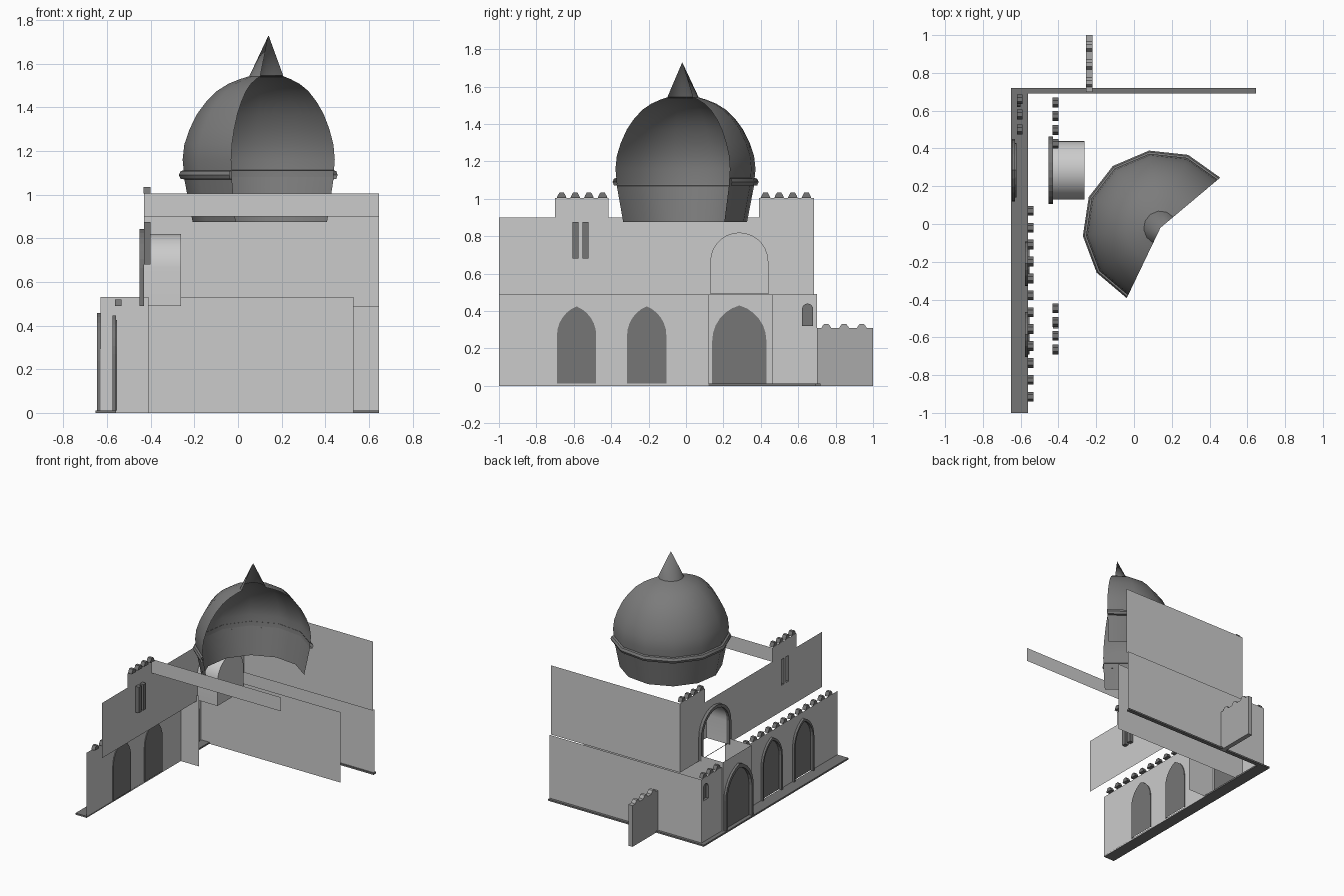
import bpy, bmesh, math

if "Cube" in bpy.data.objects:
    bpy.data.objects.remove(bpy.data.objects["Cube"])


def grey(name, v):
    m = bpy.data.materials.new(name)
    m.diffuse_color = (v, v, v, 1)
    m.use_nodes = True
    m.node_tree.nodes["Principled BSDF"].inputs["Base Color"].default_value = m.diffuse_color
    return m


STONE, SPUR = grey("stone", .55), grey("spur_stone", .40)
DARK, DOME = grey("dark_trim", .18), grey("dome_grey", .2)


def finish(name, bm, mat, smooth=None):
    me = bpy.data.meshes.new(name)
    bm.to_mesh(me)
    bm.free()
    me.materials.append(mat)
    ob = bpy.data.objects.new(name, me)
    bpy.context.collection.objects.link(ob)
    if smooth:
        bpy.context.view_layer.objects.active = ob
        ob.select_set(True)
        bpy.ops.object.shade_smooth_by_angle(angle=math.radians(smooth))
        ob.select_set(False)
    return ob


def box(name, x0, x1, y0, y1, z0, z1, mat):
    bm = bmesh.new()
    bmesh.ops.create_cube(bm, size=1)
    for v in bm.verts:
        v.co = (x1 if v.co.x > 0 else x0, y1 if v.co.y > 0 else y0, z1 if v.co.z > 0 else z0)
    return finish(name, bm, mat)


def side_wall(name, y, x0, x1, z0, z1):
    bm = bmesh.new()
    bm.faces.new([bm.verts.new(p) for p in ((x0, y, z0), (x1, y, z0), (x1, y, z1), (x0, y, z1))])
    return finish(name, bm, STONE)


def rect(y0, y1, z0, z1):
    return [(y1, z0), (y1, z1), (y0, z1), (y0, z0)]


def arch(c, w, z0, spring, top, n=6):
    """Two-centred arch outline, open at the bottom."""
    h = top - spring
    r = (w * w + h * h) / (2 * w)
    a = math.atan2(h, w - r)
    a = min(a, math.pi - a) if h > w else math.pi / 2
    half = [(w - r + r * math.cos(a * i / n), spring + r * math.sin(a * i / n)) for i in range(n + 1)]
    half[-1] = (0, top)
    return ([(c + w, z0)] + [(c + y, z) for y, z in half]
            + [(c - y, z) for y, z in reversed(half[:-1])] + [(c - w, z0)])


def plate(name, x, outline, holes=()):
    """Flat wall across x with cut-out openings."""
    bm = bmesh.new()
    for loop in [outline, *holes]:
        vs = [bm.verts.new((x, y, z)) for y, z in loop]
        for i, v in enumerate(vs):
            bm.edges.new((v, vs[i - 1]))
    bmesh.ops.triangle_fill(bm, use_beauty=True, edges=bm.edges[:], normal=(-1, 0, 0))
    return finish(name, bm, STONE)


def niche(name, x0, x1, outline, close=False, smooth=None, mat=DARK):
    """Recess: reveal running inward from x0 and a back panel at x1."""
    bm = bmesh.new()
    a = [bm.verts.new((x0, y, z)) for y, z in outline]
    b = [bm.verts.new((x1, y, z)) for y, z in outline]
    for i in range(0 if close else 1, len(a)):
        bm.faces.new((a[i - 1], a[i], b[i], b[i - 1]))
    bm.faces.new(b)
    return finish(name, bm, mat, smooth)


def frame(name, x0, x1, inner, outer):
    """Raised moulding between two arch outlines."""
    bm = bmesh.new()
    rings = [[bm.verts.new((x, y, z)) for y, z in o]
             for x, o in ((x1, outer), (x0, outer), (x0, inner), (x1, inner))]
    for i in range(1, len(inner)):
        for k in range(3):
            bm.faces.new((rings[k][i - 1], rings[k][i], rings[k + 1][i], rings[k + 1][i - 1]))
    return finish(name, bm, DARK)


def merlons(name, x0, x1, ys, z, h=0.03, mat=DARK):
    """Row of tapered battlement teeth."""
    bm = bmesh.new()
    for y in ys:
        lo = [(-.026, 0), (-.021, .4), (-.011, 1), (.011, 1), (.021, .4), (.026, 0)]
        a = [bm.verts.new((x0, y + p, z + q * h)) for p, q in lo]
        b = [bm.verts.new((x1, y + p, z + q * h)) for p, q in lo]
        bm.faces.new(a)
        bm.faces.new(b[::-1])
        for i in range(6):
            bm.faces.new((a[i - 1], b[i - 1], b[i], a[i]))
    return finish(name, bm, mat)


def part_lathe(name, profile, smooth=40):
    """Open shell swept through seven segments about the dome axis."""
    bm = bmesh.new()
    cols = []
    for i in range(8):
        t = math.radians(40 + 29.2 * i)
        cols.append([bm.verts.new((.14 + r * math.cos(t), -.02 + r * math.sin(t), z)) for r, z in profile])
    for p, q in zip(cols, cols[1:]):
        for j in range(len(profile) - 1):
            bm.faces.new((p[j], q[j], q[j + 1], p[j + 1]))
    bmesh.ops.remove_doubles(bm, verts=bm.verts[:], dist=1e-5)
    return finish(name, bm, DOME, smooth)


# Dome, its band and the spire
part_lathe("dome_drum", [(.35, .875), (.39, 1.08)])
part_lathe("dome_band", [(.388, 1.07), (.405, 1.072), (.413, 1.09), (.405, 1.108), (.388, 1.112)])
part_lathe("dome_shell", [(.388, 1.08), (.396, 1.16), (.388, 1.23), (.364, 1.30), (.329, 1.37),
                          (.288, 1.425), (.238, 1.475), (.185, 1.508), (.13, 1.53), (.08, 1.545)])
part_lathe("spire", [(.09, 1.54), (0, 1.73)])

# Lower facade: long arcade wall, portal and corner section
X = -.56
arcs = [arch(c, .105, .012, .27, .425) for c in (-.585, -.21)]
plate("arcade_wall", X, rect(-1, .12, 0, .49), arcs)
for c, a in zip((-.585, -.21), arcs):
    niche("arcade_niche", X, X + .006, a)
    frame("arcade_frame", X - .016, X, a, arch(c, .118, .012, .27, .446))
portal = arch(.285, .145, .012, .24, .43)
plate("portal_wall", -.63, rect(.12, .46, 0, .53), [portal])
niche("portal_niche", -.63, -.622, portal)
frame("portal_frame", -.647, -.63, portal, arch(.285, .165, .012, .24, .458))
side_wall("portal_side_wall", .12, -.63, -.41, 0, .53)
side_wall("long_inner_wall", .46, -.63, .53, 0, .53)
window = arch(.65, .03, .32, .41, .44, 4)
plate("corner_wall", -.62, rect(.46, .70, 0, .49), [window])
niche("corner_window", -.62, -.60, window, True)
merlons("corner_merlons", -.62, -.59, (.50, .58, .66), .49)
merlons("arcade_merlons", -.563, -.533, [.07 - .0895 * i for i in range(12)], .49)

# Upper facade with two towers, slit windows and the deep vault
upper = [(-1, .485), (-1, .9), (-.70, .9), (-.70, 1.005), (-.415, 1.005), (-.415, .9),
         (.39, .9), (.39, 1.005), (.685, 1.005), (.685, .485)]
vault = arch(.285, .155, .49, .665, .82, 7)
slits = [rect(y, y + .032, .68, .875) for y in (-.607, -.553)]
plate("upper_wall", -.43, upper, [vault] + slits)
for s in slits:
    niche("slit_window", -.43, -.40, s, True)
niche("vault", -.43, -.262, vault, smooth=40, mat=STONE)
frame("vault_frame", -.452, -.43, vault, arch(.285, .178, .49, .665, .843, 7))
for y0 in (-.665, .425):
    merlons("tower_merlons", -.432, -.40, [y0 + .073 * i for i in range(4)], 1.005)

# Side walls running back from the facade
side_wall("tower_side_strip", -.412, -.43, .645, .9, 1.005)
side_wall("upper_side_wall", .685, -.43, .645, .485, 1.005)
side_wall("lower_side_wall", .70, -.62, .645, 0, .487)

# Plinth and the low battlemented spur wall
box("front_plinth", -.652, -.56, -1, .72, 0, .012, DARK)
box("side_plinth", -.56, .645, .69, .72, 0, .012, DARK)
box("spur_wall", -.255, -.22, .70, 1, 0, .31, SPUR)
merlons("spur_merlons", -.255, -.22, (.75, .845, .94), .31, .022, SPUR)
